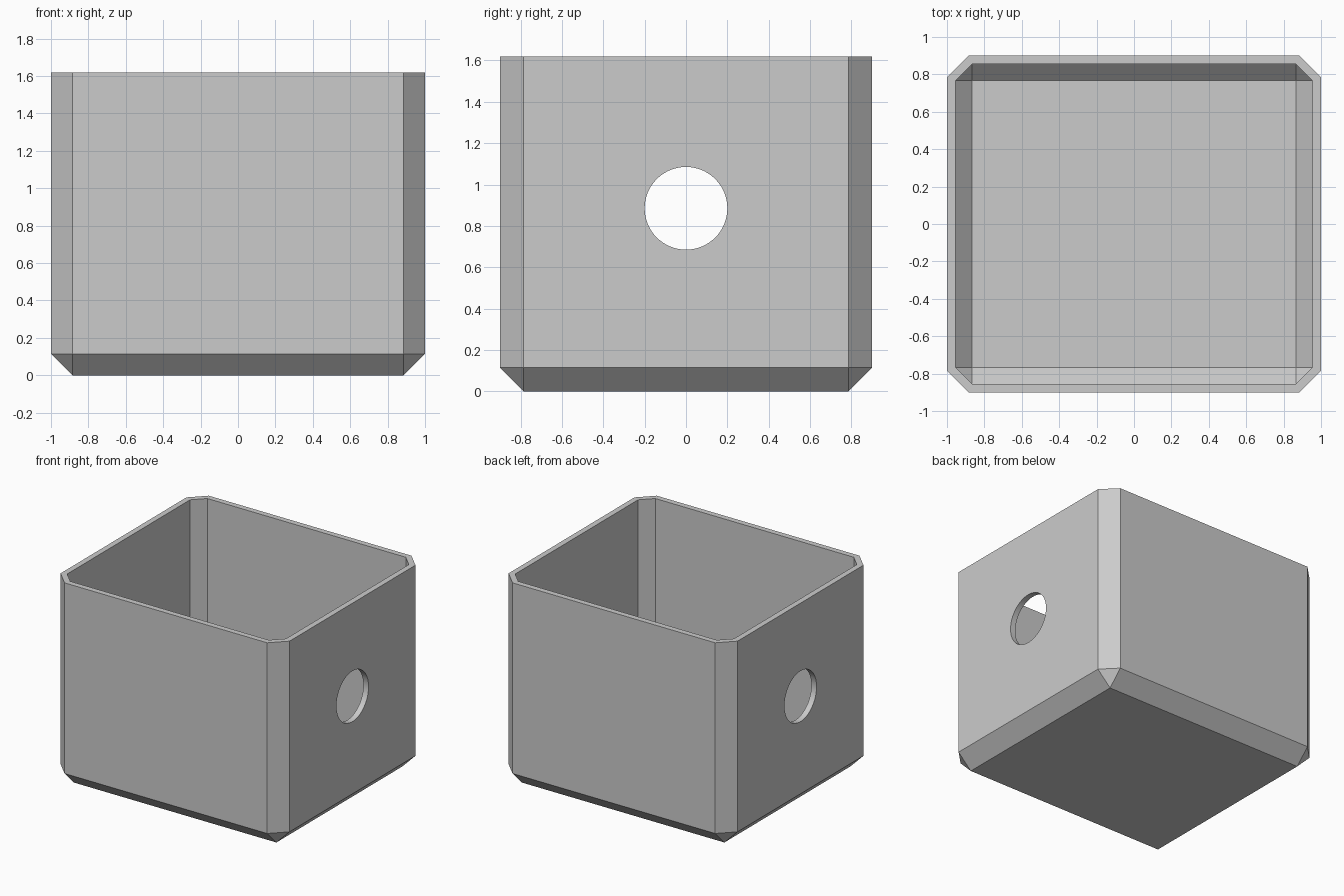
import bpy
import bmesh
import math

WIDTH, DEPTH, HEIGHT = 2.0, 1.8, 1.62
CHAMFER = 0.115
WALL = 0.045
HOLE_RADIUS, HOLE_Z = 0.2, 0.885

if "Cube" in bpy.data.objects:
    bpy.data.objects.remove(bpy.data.objects["Cube"], do_unlink=True)

grey = bpy.data.materials.new("plain grey")
grey.use_nodes = True
colour = (0.6, 0.6, 0.6, 1)
grey.diffuse_color = colour
grey.node_tree.nodes["Principled BSDF"].inputs["Base Color"].default_value = colour


def add_shell(bm, hx, hy, cut, base):
    """Open box with chamfered vertical and bottom edges; returns its top ring."""
    signs = [(1, -1), (1, 1), (-1, 1), (-1, -1)]
    floor = [bm.verts.new((sx * (hx - cut), sy * (hy - cut), base)) for sx, sy in signs]

    def octagon(z):
        ring = []
        for sx, sy in signs:
            pair = [(sx * (hx - cut), sy * hy, z), (sx * hx, sy * (hy - cut), z)]
            if sx * sy > 0:
                pair.reverse()
            ring += [bm.verts.new(p) for p in pair]
        return ring

    low, top = octagon(base + cut), octagon(HEIGHT)
    bm.faces.new(floor[::-1])
    for i in range(4):
        j = (i + 1) % 4
        bm.faces.new((floor[i], low[2 * i], low[2 * i + 1]))
        bm.faces.new((floor[i], low[2 * i + 1], low[2 * j], floor[j]))
    for i in range(8):
        j = (i + 1) % 8
        bm.faces.new((low[i], low[j], top[j], top[i]))
    return top


# Box body: outer and inner shells joined by the rim
bm = bmesh.new()
outer = add_shell(bm, WIDTH / 2, DEPTH / 2, CHAMFER, 0)
inner_cut = CHAMFER - WALL * (2 - math.sqrt(2))
inner = add_shell(bm, WIDTH / 2 - WALL, DEPTH / 2 - WALL, inner_cut, WALL)
for i in range(8):
    j = (i + 1) % 8
    bm.faces.new((outer[i], outer[j], inner[j], inner[i]))
bmesh.ops.recalc_face_normals(bm, faces=bm.faces)
mesh = bpy.data.meshes.new("box_body")
bm.to_mesh(mesh)
bm.free()
mesh.materials.append(grey)
box = bpy.data.objects.new("box_body", mesh)
bpy.context.collection.objects.link(box)

# Round hole through both side walls
bpy.ops.mesh.primitive_cylinder_add(vertices=64, radius=HOLE_RADIUS, depth=WIDTH * 1.5,
                                    location=(0, 0, HOLE_Z), rotation=(0, math.pi / 2, 0))
cutter = bpy.context.object
cutter.name = "hole_cutter"
cutter.hide_render = True
cutter.data.materials.append(grey)

bpy.ops.object.select_all(action="DESELECT")
box.select_set(True)
bpy.context.view_layer.objects.active = box
cut = box.modifiers.new("side_holes", "BOOLEAN")
cut.operation = "DIFFERENCE"
cut.solver = "EXACT"
cut.object = cutter
bpy.ops.object.modifier_apply(modifier=cut.name)
bpy.data.objects.remove(cutter, do_unlink=True)

# Smooth hole walls, crisp chamfers
bpy.ops.object.shade_smooth_by_angle(angle=math.radians(20))
